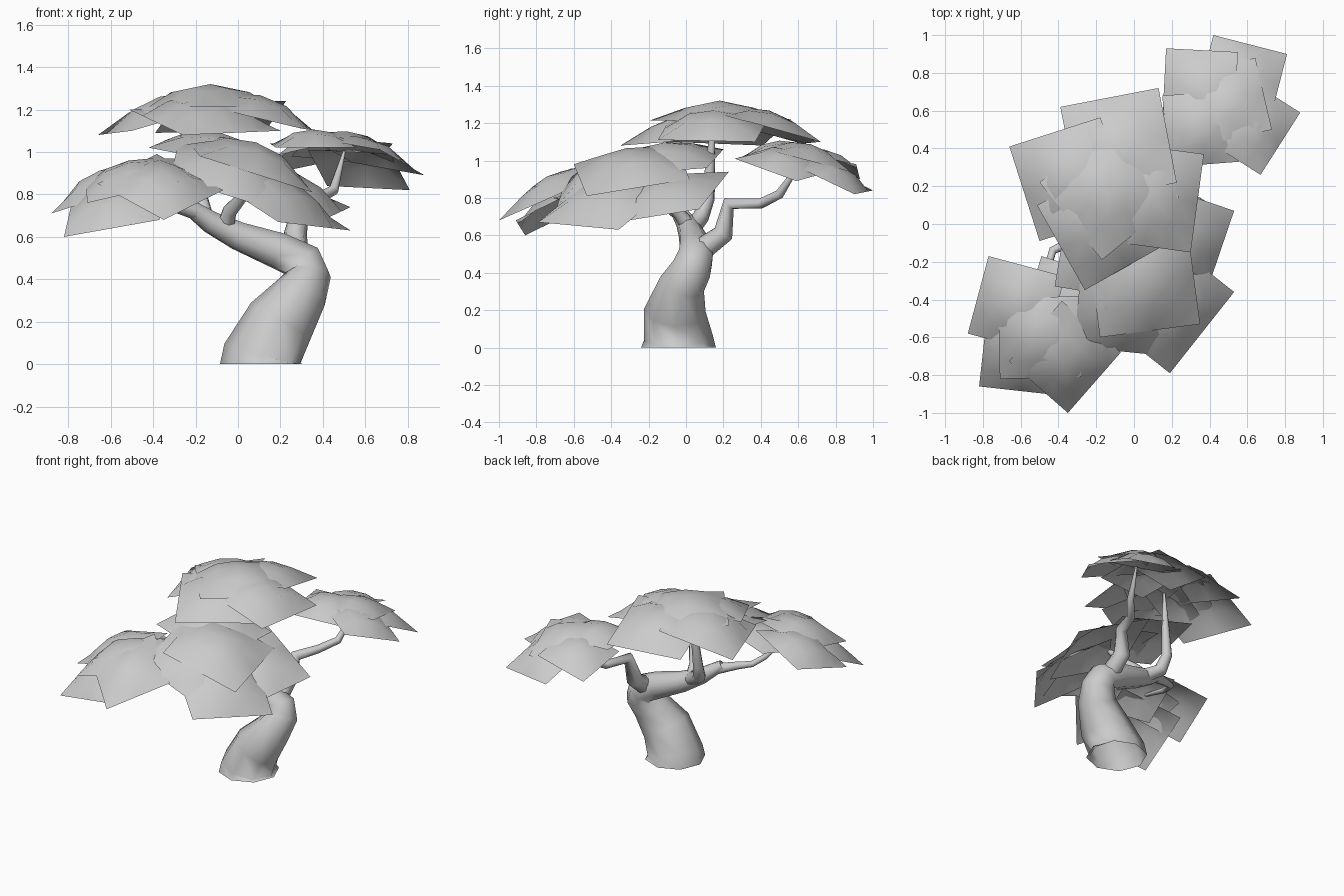
import bpy
import bmesh
from mathutils import Vector

default_cube = bpy.data.objects.get("Cube")
if default_cube:
    bpy.data.objects.remove(default_cube, do_unlink=True)

GREY = (0.6, 0.6, 0.6, 1.0)
material = bpy.data.materials.new("plain grey")
material.use_nodes = True
material.diffuse_color = GREY
material.node_tree.nodes["Principled BSDF"].inputs["Base Color"].default_value = GREY
material.node_tree.nodes["Principled BSDF"].inputs["Roughness"].default_value = 0.8


def link(name, data):
    """Put a finished data block in the scene with the shared material."""
    obj = bpy.data.objects.new(name, data)
    data.materials.append(material)
    bpy.context.collection.objects.link(obj)
    return obj


def add_card(bm, start, end, rise, cuts=4):
    """Square leaf card with straight edges and a domed middle.

    Its outer edge runs from start to end."""
    start, end = Vector(start), Vector(end)
    along = end - start
    side = along.length
    inward = Vector((-along.y, along.x, 0)).normalized()
    inward *= (side ** 2 - rise ** 2) ** 0.5
    inward.z = rise
    normal = along.cross(inward).normalized()
    rows = []
    for j in range(cuts + 1):
        row = []
        for i in range(cuts + 1):
            s, t = i / cuts, j / cuts
            bulge = 0.2 * side * (16 * s * (1 - s) * t * (1 - t)) ** 0.8
            row.append(bm.verts.new(start + along * s + inward * t + normal * bulge))
        rows.append(row)
    for low, high in zip(rows, rows[1:]):
        for i in range(cuts):
            face = bm.faces.new((low[i], low[i + 1], high[i + 1], high[i]))
            face.smooth = True


def foliage(name, cards):
    """One leaf pad made of a cap card and a ring of drooping cards."""
    bm = bmesh.new()
    for start, end, rise in cards:
        add_card(bm, start, end, rise)
    mesh = bpy.data.meshes.new(name)
    bm.to_mesh(mesh)
    bm.free()
    link(name, mesh)


def limb(name, points):
    """Tapered round limb, open at its foot; each point is x, y, z, radius."""
    curve = bpy.data.curves.new(name, "CURVE")
    curve.dimensions = "3D"
    curve.bevel_depth = 1.0
    curve.bevel_resolution = 2
    spline = curve.splines.new("POLY")
    spline.points.add(len(points) - 1)
    for point, (x, y, z, radius) in zip(spline.points, points):
        point.co = (x, y, z, 1)
        point.radius = radius
    spline.use_smooth = True
    link(name, curve)


# Trunk leaning to the left, then bending back into the main bough
limb("trunk", [
    (.115, -.04, 0, .2), (.115, -.04, .05, .185), (.2, -.06, .2, .165),
    (.3, -.02, .34, .125), (.33, .03, .42, .11), (.31, .05, .48, .1),
    (.19, .05, .535, .09), (0, .03, .605, .07), (-.13, 0, .67, .055),
    (-.25, -.06, .755, .035)])

# Branches reaching up into each leaf pad
limb("right_branch", [
    (-.2, -.04, .72, .04), (-.34, -.1, .76, .028), (-.43, -.14, .78, .022),
    (-.46, -.24, .8, .02), (-.5, -.55, .9, .008)])
limb("back_branch", [
    (.27, .05, .5, .065), (.27, .2, .61, .055), (.3, .23, .77, .038),
    (.36, .4, .77, .028), (.45, .5, .82, .025), (.5, .62, 1, .007)])
limb("top_branch", [
    (-.06, .03, .64, .05), (-.16, .08, .7, .045), (-.18, .12, .8, .035),
    (-.16, .13, 1, .025), (-.13, .15, 1.25, .008)])
limb("front_branch", [
    (-.06, .02, .64, .045), (-.04, -.04, .72, .035), (.03, -.12, .8, .025),
    (.05, -.28, .98, .008)])

# Leaf pads: cap card first, then the ring
foliage("top_foliage", [
    ((-.17, -.19, 1.215), (.24, .14, 1.215), 0),
    ((-.66, .41, 1.08), (-.5, -.09, 1.1), .14),
    ((.13, .72, 1.1), (-.39, .62, 1.09), .14),
    ((.3, -.15, 1.11), (.37, .37, 1.1), .12),
    ((-.26, -.35, 1.08), (.2, -.09, 1.1), .12)])
foliage("front_foliage", [
    ((-.18, -.6, .98), (.35, -.53, .81), .09),
    ((.36, -.43, .66), (.53, .07, .74), .2),
    ((.19, -.79, .67), (.53, -.36, .63), .25),
    ((-.32, -.65, .88), (.19, -.7, .72), .2),
    ((-.33, .2, 1.06), (-.42, -.33, 1.02), -.1)])
foliage("right_foliage", [
    ((-.71, -.82, .76), (-.28, -.81, .86), .11),
    ((-.77, -.17, .82), (-.88, -.58, .71), .13),
    ((-.82, -.86, .6), (-.37, -.91, .68), .2),
    ((-.35, -1, .68), (-.07, -.68, .82), .17),
    ((-.07, -.3, .9), (-.49, -.17, .86), -.1)])
foliage("back_foliage", [
    ((.34, .41, 1.08), (.73, .5, 1.04), -.1),
    ((.81, .9, .82), (.42, 1, .84), .17),
    ((.17, .93, .9), (.15, .55, .98), .08),
    ((.67, .26, 1.01), (.88, .59, .89), .06),
    ((.18, .3, 1.02), (.56, .33, 1.02), .02)])
